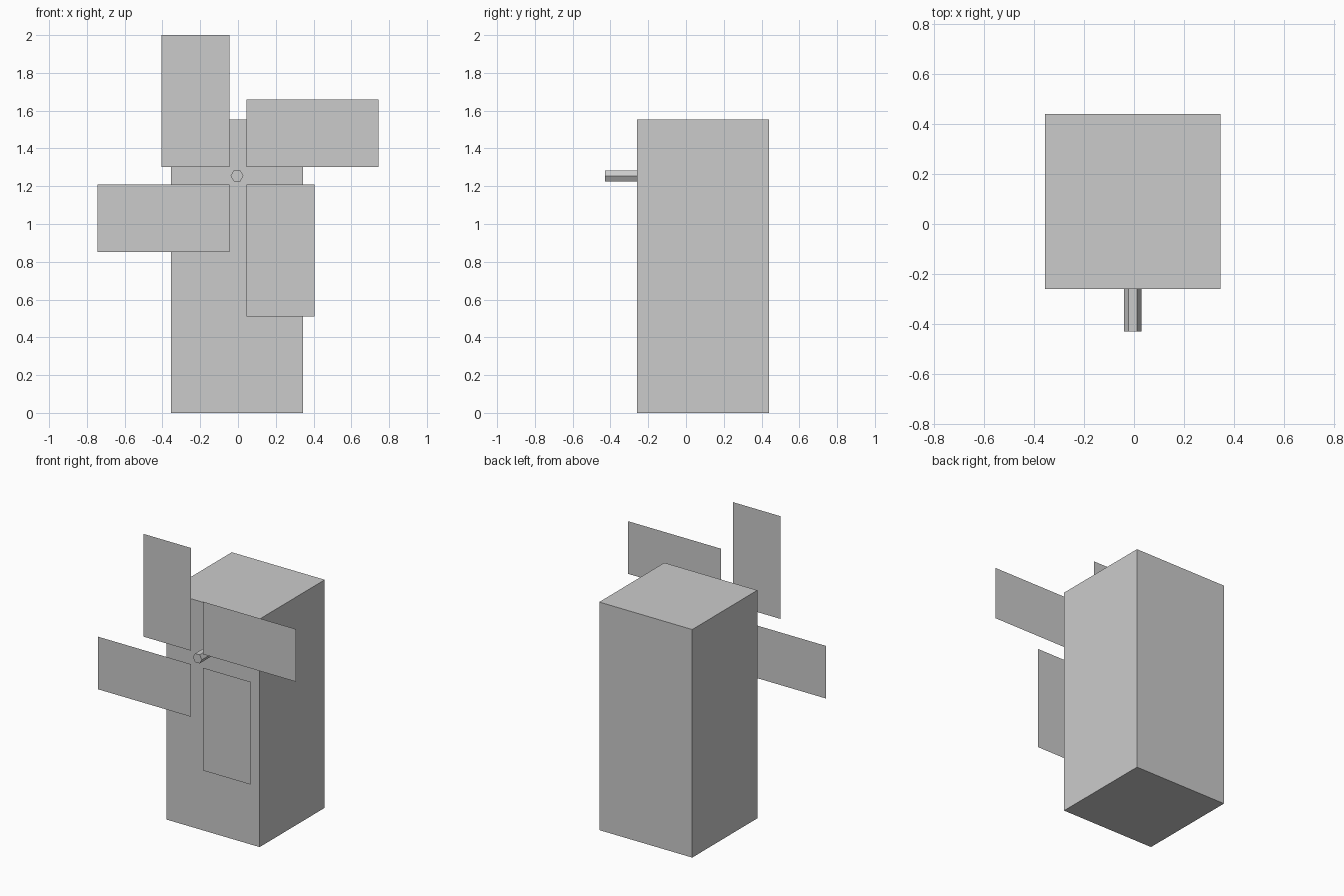
import bpy
from math import cos, sin, pi

if "Cube" in bpy.data.objects:
    bpy.data.objects.remove(bpy.data.objects["Cube"])

HUB_Z = 1.255


def mesh_object(name, verts, faces):
    mesh = bpy.data.meshes.new(name)
    mesh.from_pydata(verts, [], faces)
    obj = bpy.data.objects.new(name, mesh)
    bpy.context.collection.objects.link(obj)
    return obj


# Square tower
bpy.ops.mesh.primitive_cube_add(size=1, location=(-0.005, 0.09, 0.776))
tower = bpy.context.object
tower.name = "tower"
tower.scale = (0.70, 0.70, 1.552)

# Hexagonal axle, from the tower front towards the sails
R, Y0, Y1 = 0.034, -0.43, -0.26
ring = [(-0.005 + R * cos(i * pi / 3), HUB_Z + R * sin(i * pi / 3)) for i in range(6)]
verts = [(x, y, z) for y in (Y0, Y1) for x, z in ring]
sides = [(i, i + 6, (i + 1) % 6 + 6, (i + 1) % 6) for i in range(6)]
mesh_object("axle", verts, sides + [tuple(range(6)), tuple(range(11, 5, -1))])

# Four flat paper-thin sails, quarter turns about the axle
GAP, WIDTH, TIP = 0.046, 0.358, 0.745
for k in range(4):
    c, s = round(cos(k * pi / 2)), round(sin(k * pi / 2))
    corners = [(GAP, GAP), (TIP, GAP), (TIP, GAP + WIDTH), (GAP, GAP + WIDTH)]
    verts = [(u * c - v * s, -0.44, HUB_Z + u * s + v * c) for u, v in corners]
    mesh_object(f"sail_{k + 1}", verts, [(0, 1, 2, 3)])
